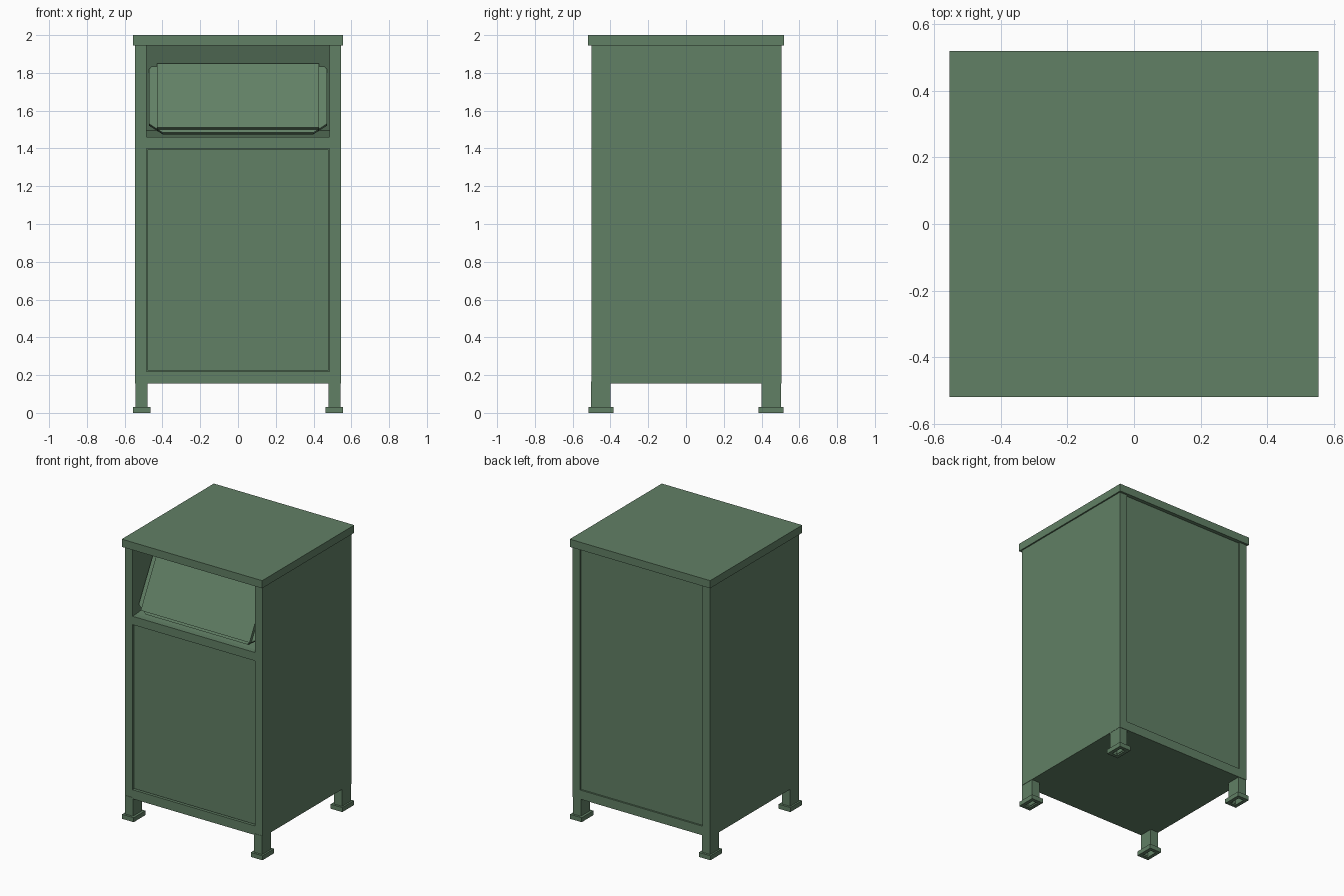
import bpy
import bmesh

cube = bpy.data.objects.get("Cube")
if cube:
    bpy.data.objects.remove(cube)


def make_material(name, rgb):
    mat = bpy.data.materials.new(name)
    mat.use_nodes = True
    colour = (*rgb, 1)
    mat.diffuse_color = colour
    bsdf = next(n for n in mat.node_tree.nodes if n.type == 'BSDF_PRINCIPLED')
    bsdf.inputs["Base Color"].default_value = colour
    return mat


green = make_material("painted_green", (0.12, 0.215, 0.13))


def finish(name, bm):
    bmesh.ops.recalc_face_normals(bm, faces=bm.faces[:])
    mesh = bpy.data.meshes.new(name)
    bm.to_mesh(mesh)
    bm.free()
    mesh.materials.append(green)
    obj = bpy.data.objects.new(name, mesh)
    bpy.context.scene.collection.objects.link(obj)
    return obj


def box(name, x, y, z):
    """Box from (low, high) pairs."""
    bm = bmesh.new()
    bmesh.ops.create_cube(bm, size=1)
    for v in bm.verts:
        v.co = [lo if c < 0 else hi for c, (lo, hi) in zip(v.co, (x, y, z))]
    return finish(name, bm)


def prism(name, points, offset):
    """Extrude a closed outline of 3D points along an offset."""
    bm = bmesh.new()
    face = bm.faces.new([bm.verts.new(p) for p in points])
    new = bmesh.ops.extrude_face_region(bm, geom=[face])["geom"]
    bmesh.ops.translate(bm, vec=offset,
                        verts=[g for g in new if isinstance(g, bmesh.types.BMVert)])
    return finish(name, bm)


def tube(name, x, y, z, wall):
    """Open rectangular tube standing upright."""
    bm = bmesh.new()
    rings = []
    for inset in (0, wall):
        for h in z:
            rings.append([bm.verts.new((px, py, h)) for px, py in (
                (x[0] + inset, y[0] + inset), (x[1] - inset, y[0] + inset),
                (x[1] - inset, y[1] - inset), (x[0] + inset, y[1] - inset))])
    out_low, out_high, in_low, in_high = rings
    for a, b in ((out_low, out_high), (out_high, in_high),
                 (in_high, in_low), (in_low, out_low)):
        for i in range(4):
            j = (i + 1) % 4
            bm.faces.new((a[i], a[j], b[j], b[i]))
    return finish(name, bm)


HALF, INNER = 0.545, 0.485
FRONT, BACK = -0.5, 0.505
BASE, TOP = 0.155, 1.95

# Lid and cabinet shell
box("lid", (-0.555, 0.555), (-0.52, 0.52), (1.945, 2.0))
for side, label in ((-1, "right"), (1, "left")):
    xs = sorted((side * INNER, side * HALF))
    box(label + "_side_wall", xs, (FRONT, BACK), (BASE, TOP))
span = (-INNER, INNER)
box("floor", span, (FRONT + 0.03, BACK - 0.03), (BASE, 0.18))
box("front_bottom_rail", span, (FRONT, FRONT + 0.06), (BASE, 0.22))
box("back_bottom_rail", span, (BACK - 0.06, BACK), (BASE, 0.22))
box("door", (-0.48, 0.48), (FRONT + 0.012, FRONT + 0.04), (0.225, 1.395))
box("back_panel", span, (BACK - 0.04, BACK - 0.012), (0.22, TOP))

# Rail under the opening, with a slightly sloping shelf behind it
box("opening_rail", span, (FRONT, FRONT + 0.05), (1.40, 1.46))
prism("shelf", [(-INNER, -0.46, 1.40), (-INNER, -0.46, 1.46),
                (-INNER, -0.1, 1.5), (-INNER, -0.1, 1.40)], (2 * INNER, 0, 0))

# Sloping baffle closing the space above the hopper
prism("baffle", [(-INNER, -0.33, TOP), (-INNER, -0.14, 1.48),
                 (-INNER, -0.11, 1.48), (-INNER, -0.30, TOP)], (2 * INNER, 0, 0))

# Tilted hopper flap on a chamfered backing plate
prism("hopper_flap", [(-0.43, -0.485, 1.51), (0.43, -0.485, 1.51),
                      (0.43, -0.30, 1.85), (-0.43, -0.30, 1.85)], (0, 0.03, -0.015))
prism("hopper_backing", [(-0.40, -0.472, 1.485), (0.40, -0.472, 1.485),
                         (0.47, -0.45, 1.53), (0.47, -0.29, 1.82),
                         (0.44, -0.275, 1.85), (-0.44, -0.275, 1.85),
                         (-0.47, -0.29, 1.82), (-0.47, -0.45, 1.53)],
      (0, 0.02, -0.01))

# Hollow legs with flared feet
for sx, x_label in ((-1, "right"), (1, "left")):
    for sy, y_label in ((-1, "front"), (1, "back")):
        name = y_label + "_" + x_label
        lx = sorted((sx * 0.48, sx * 0.543))
        ly = sorted((sy * 0.40, sy * 0.502))
        tube(name + "_leg", lx, ly, (0.01, BASE + 0.01), 0.012)
        fx = sorted((sx * 0.463, sx * 0.555))
        fy = sorted((sy * 0.385, sy * 0.517))
        tube(name + "_foot", fx, fy, (0, 0.032), 0.025)
